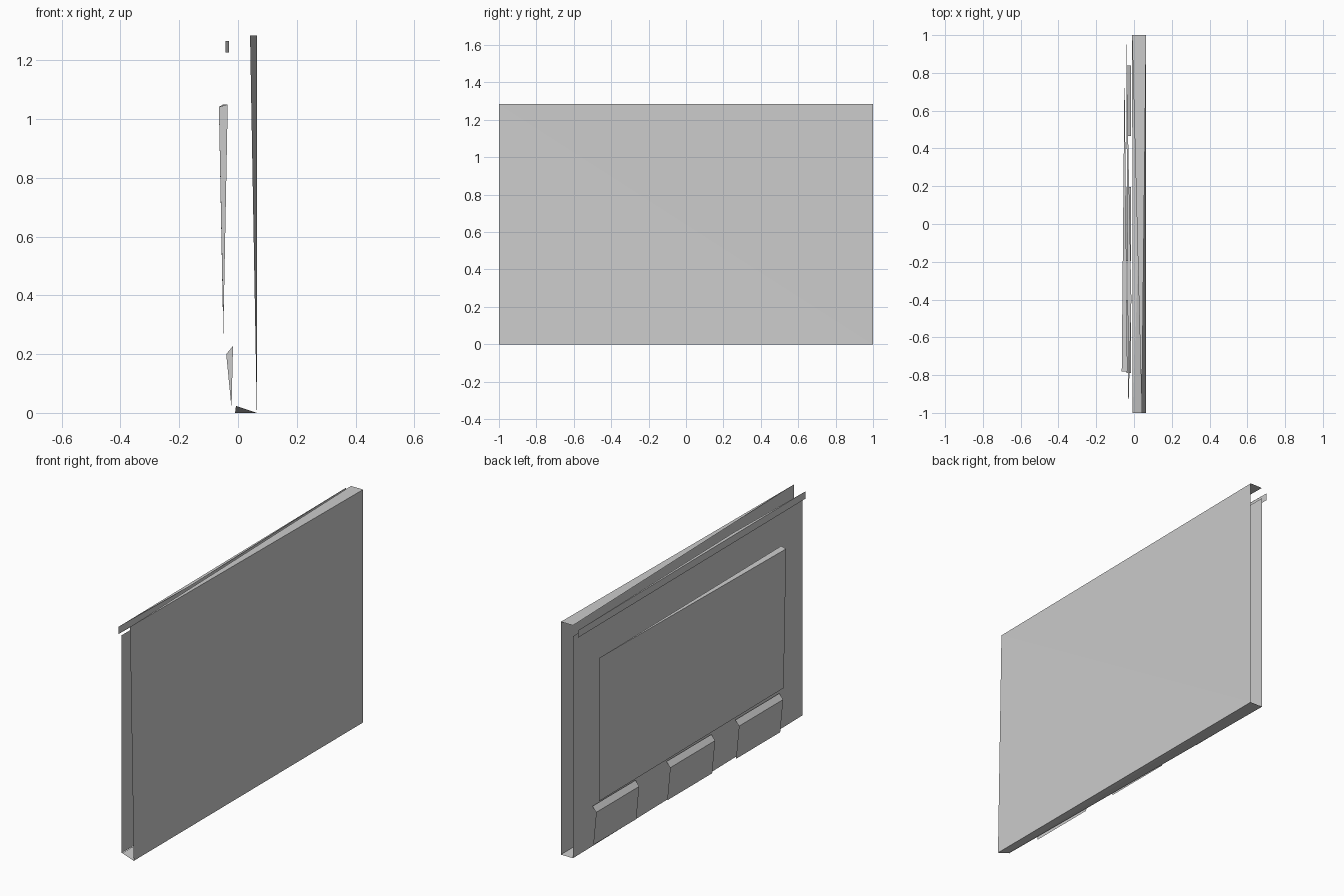
import bpy

if "Cube" in bpy.data.objects:
    bpy.data.objects.remove(bpy.data.objects["Cube"])


def sheet(name, verts, faces):
    """Open low-poly surface made of a few flat faces."""
    mesh = bpy.data.meshes.new(name)
    mesh.from_pydata(verts, [], faces)
    mesh.update()
    obj = bpy.data.objects.new(name, mesh)
    bpy.context.collection.objects.link(obj)
    return obj


# Thin shell: slightly warped back, partial top and floor, open ends
W, H, XB, XF = 1.0, 1.285, 0.064, -0.01
sheet("back_sheet",
      [(XB, -W, 0), (XB, W, 0), (XB, W, H), (0.041, -W, H)],
      [(0, 1, 3), (1, 2, 3)])
sheet("top_sheet", [(XF, W, H), (0.041, -W, H), (XB, W, H)], [(0, 1, 2)])
sheet("floor_sheet",
      [(XB, -W, 0), (XB, W, 0), (XF, W, 0), (-0.007, -W, 0.024)],
      [(0, 3, 1), (1, 3, 2)])
sheet("front_sheet",
      [(XF, -W, 0.024), (XF, W, 0), (XF, W, 1.225), (XF, -W, 1.225)],
      [(0, 3, 2, 1)])

# Raised field with tapering top and side returns
sheet("raised_field",
      [(-0.05, 0.83, 1.05), (-0.065, -0.78, 1.042), (-0.05, -0.78, 0.27),
       (-0.05, 0.83, 0.26), (-0.035, -0.78, 1.05)],
      [(0, 3, 1), (3, 2, 1), (0, 1, 4), (1, 2, 4)])

# Upper rail with thin upper and lower lips
z0, z1 = 1.226, 1.266
sheet("upper_rail",
      [(-0.042, W, z0), (-0.042, W, z1), (-0.03, -W, z1), (-0.03, -W, z0),
       (-0.014, -0.4, z1), (-0.014, -0.4, z0)],
      [(0, 3, 2, 1), (1, 2, 4), (0, 5, 3)])

# Three lower pads, each leaning outward with a sloped top
profile = [(-0.022, 0.015), (-0.04, 0.2), (-0.017, 0.228)]
for i, (ya, yb) in enumerate([(0.84, 0.465), (0.195, -0.197), (-0.405, -0.79)]):
    verts = [(x, y, z) for y in (ya, yb) for x, z in profile]
    sheet(f"lower_pad_{i + 1}", verts,
          [(0, 3, 4, 1), (1, 4, 5, 2), (3, 5, 4)])
